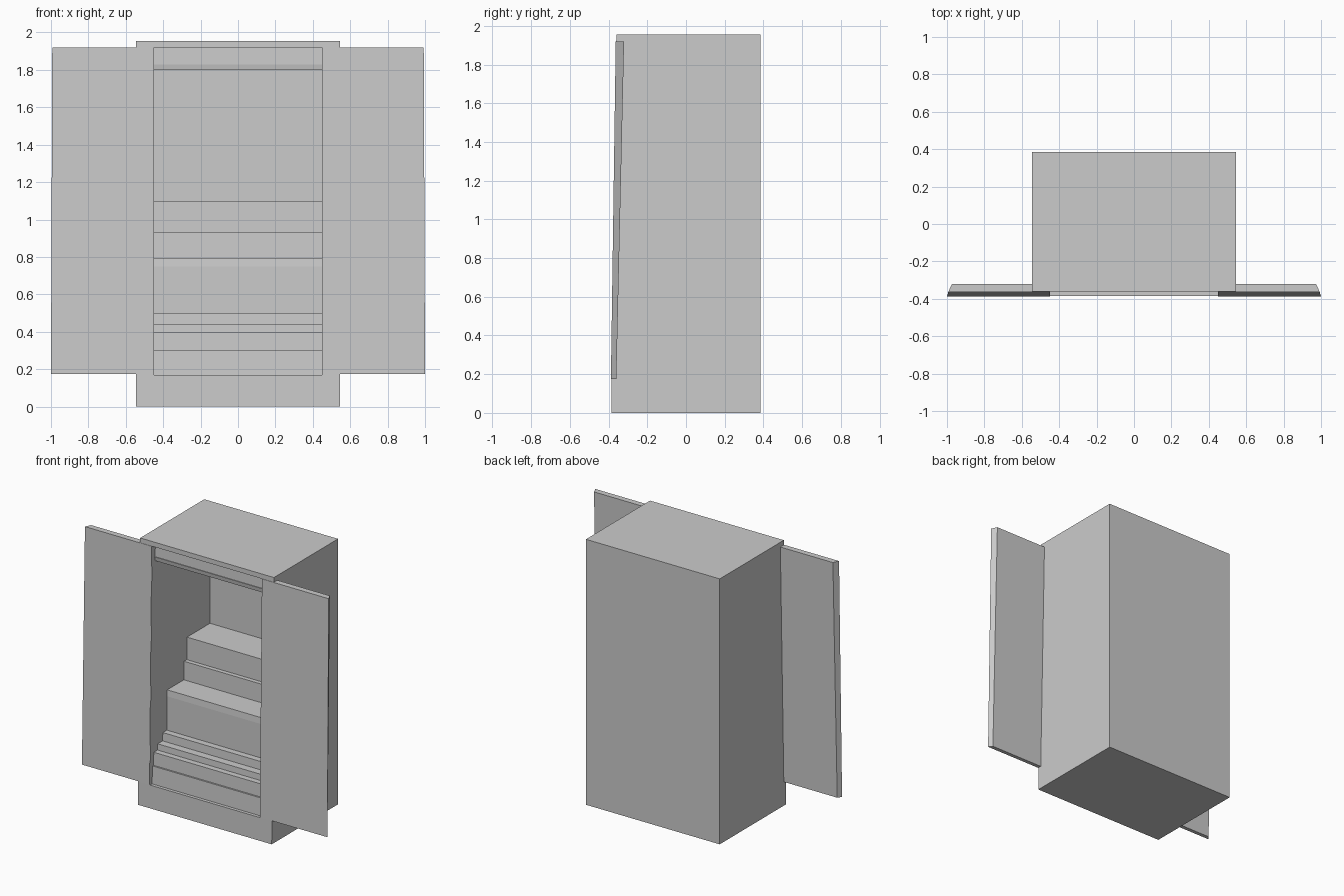
import bpy, bmesh

if "Cube" in bpy.data.objects:
    bpy.data.objects.remove(bpy.data.objects["Cube"])


def extrude_profile(name, profile, x0, x1):
    """Closed y/z profile extruded along x."""
    bm = bmesh.new()
    face = bm.faces.new([bm.verts.new((x0, y, z)) for y, z in profile])
    ext = bmesh.ops.extrude_face_region(bm, geom=[face])
    moved = [g for g in ext["geom"] if isinstance(g, bmesh.types.BMVert)]
    bmesh.ops.translate(bm, vec=(x1 - x0, 0, 0), verts=moved)
    bmesh.ops.recalc_face_normals(bm, faces=bm.faces[:])
    return finish(name, bm)


def finish(name, bm):
    mesh = bpy.data.meshes.new(name)
    bm.to_mesh(mesh)
    bm.free()
    obj = bpy.data.objects.new(name, mesh)
    bpy.context.collection.objects.link(obj)
    return obj


# Cabinet body with a slightly leaning front
cabinet = extrude_profile("cabinet", [
    (-0.386, 0), (0.386, 0), (0.386, 1.955), (-0.36, 1.955)], -0.545, 0.545)

# Stepped recess: sill, stair treads, back wall, ceiling, lintel
recess = extrude_profile("recess_cutter", [
    (-0.5, 0.17), (-0.36, 0.17), (-0.355, 0.30), (-0.343, 0.30), (-0.34, 0.395),
    (-0.297, 0.395), (-0.295, 0.44), (-0.238, 0.44), (-0.235, 0.50),
    (-0.188, 0.50), (-0.188, 0.75), (-0.184, 0.795), (0.01, 0.795),
    (0.013, 0.93), (0.045, 0.93), (0.047, 1.095), (0.314, 1.095),
    (0.314, 1.80), (-0.325, 1.80), (-0.33, 1.83), (-0.325, 1.83),
    (-0.322, 1.92), (-0.5, 1.92)], -0.448, 0.448)
recess.hide_render = True

cut = cabinet.modifiers.new("recess", 'BOOLEAN')
cut.operation = 'DIFFERENCE'
cut.solver = 'EXACT'
cut.object = recess
bpy.context.view_layer.objects.active = cabinet
bpy.ops.object.modifier_apply(modifier=cut.name)
bpy.data.objects.remove(recess)


# Sliding doors: thin leaning slabs with a chamfered outer edge
def door(name, side):
    bm = bmesh.new()
    rings = []
    for z, front, back, outer in ((0.175, -0.388, -0.36, 1.0),
                                  (1.92, -0.363, -0.32, 0.993)):
        pts = [(0.449, front), (outer, front), (outer - 0.02, back), (0.449, back)]
        rings.append([bm.verts.new((side * x, y, z)) for x, y in pts])
    bm.faces.new(rings[0])
    bm.faces.new(rings[1])
    for i in range(4):
        j = (i + 1) % 4
        bm.faces.new((rings[0][i], rings[0][j], rings[1][j], rings[1][i]))
    bmesh.ops.recalc_face_normals(bm, faces=bm.faces[:])
    return finish(name, bm)


door("right_door", 1)
door("left_door", -1)
